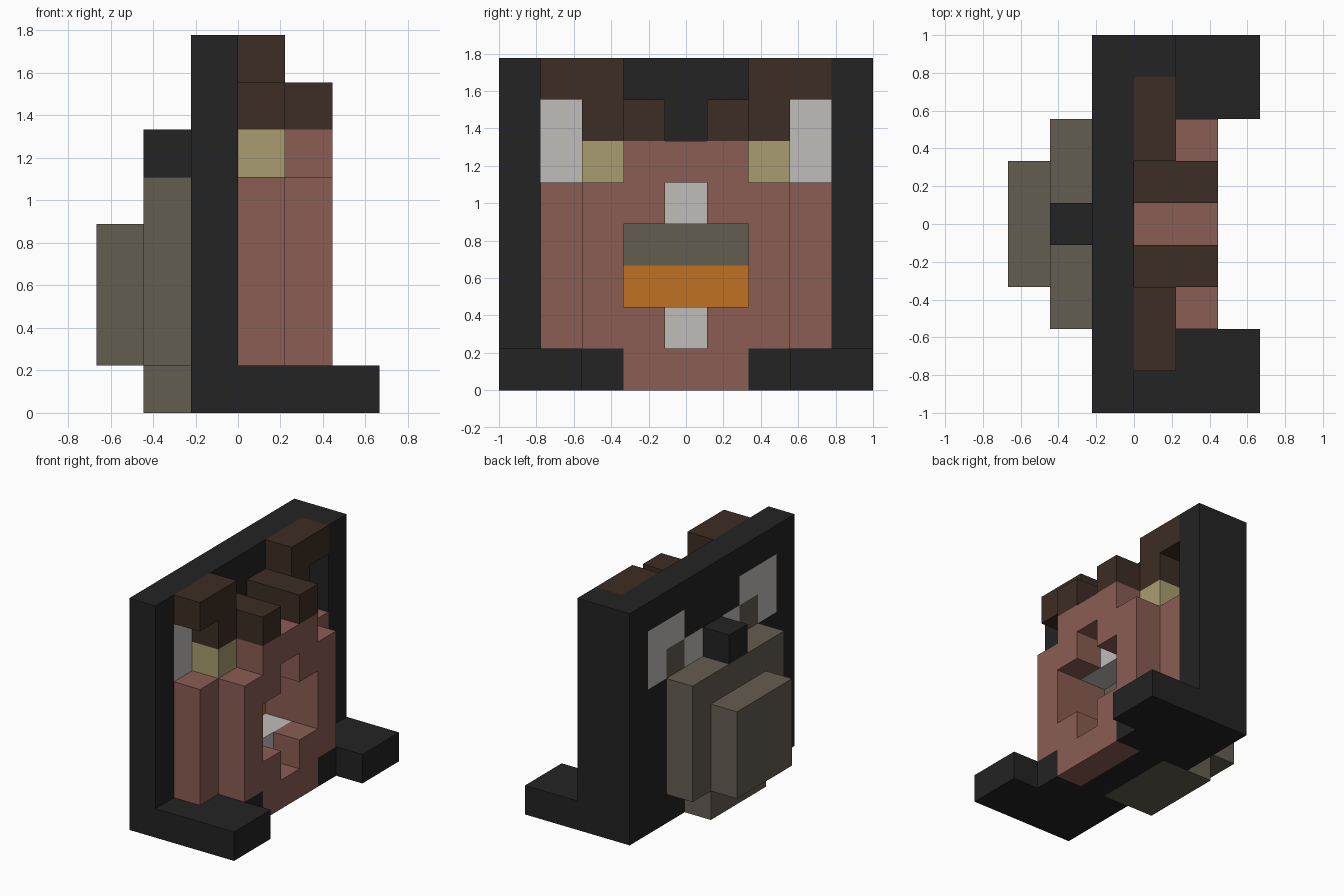
import bpy
import bmesh
from mathutils import Vector

if "Cube" in bpy.data.objects:
    bpy.data.objects.remove(bpy.data.objects["Cube"], do_unlink=True)

U = 2 / 9  # edge length of one block


def material(name, hex_code):
    def linear(text):
        c = int(text, 16) / 255
        return c / 12.92 if c <= 0.04045 else ((c + 0.055) / 1.055) ** 2.4
    color = [linear(hex_code[n:n + 2]) for n in (0, 2, 4)] + [1]
    mat = bpy.data.materials.new(name)
    mat.use_nodes = True
    mat.diffuse_color = color
    bsdf = next(n for n in mat.node_tree.nodes if n.type == 'BSDF_PRINCIPLED')
    bsdf.inputs["Base Color"].default_value = color
    bsdf.inputs["Roughness"].default_value = 0.9
    return mat


black = material("black", "232323")
pink = material("dusty_pink", "8A5D53")
brown = material("dark_brown", "3C2D23")
grey = material("olive_grey", "645D51")
yellow = material("pale_yellow", "A99D70")
white = material("off_white", "BFBDBA")
orange = material("orange", "C07122")

parts = {}   # name -> (material, cells)
filled = {}  # cell -> part that owns it


def part(name, mat, *boxes, mirror=False):
    """Fill inclusive block ranges (x, y, z); later parts replace earlier cells."""
    parts[name] = mat
    for xs, ys, zs in boxes:
        for x in range(xs[0], xs[1] + 1):
            for y in range(ys[0], ys[1] + 1):
                for z in range(zs[0], zs[1] + 1):
                    filled[x, y, z] = name
                    if mirror:
                        filled[x, 8 - y, z] = name


def carve(xs, ys, zs):
    for cell in list(filled):
        if all(lo <= c <= hi for c, (lo, hi) in zip(cell, (xs, ys, zs))):
            del filled[cell]


# Frame: wall, end column and stepped base
part("back_wall", black, ((2, 2), (0, 8), (0, 7)))
part("end_column", black, ((3, 3), (8, 8), (0, 7)))
part("base", black, ((3, 3), (0, 8), (0, 0)))
part("feet", black, ((3, 5), (0, 1), (0, 0)), ((4, 4), (2, 2), (0, 0)), mirror=True)

# Face, with the cheeks stepping back to the sides
part("face", pink, ((3, 3), (1, 7), (1, 4)), ((4, 4), (2, 6), (1, 4)),
     ((3, 4), (3, 5), (5, 5)), ((4, 4), (3, 5), (0, 0)))

# Open mouth with slots in front of the teeth
carve((3, 4), (3, 5), (2, 3))
carve((4, 4), (4, 4), (1, 4))
part("upper_teeth", white, ((3, 3), (3, 5), (4, 4)))
part("lower_teeth", white, ((3, 3), (3, 5), (1, 1)))
part("tongue", orange, ((2, 2), (3, 5), (2, 2)))
part("throat", grey, ((2, 2), (3, 5), (3, 3)))

# Eyes
part("eye_whites", white, ((2, 2), (1, 1), (5, 6)), ((2, 2), (2, 2), (6, 6)),
     ((2, 2), (3, 3), (5, 5)), mirror=True)
part("eye_backs", grey, ((2, 2), (2, 2), (5, 5)), mirror=True)
part("pupils", yellow, ((3, 3), (2, 2), (5, 5)), mirror=True)

# Brows
part("brows", brown, ((3, 3), (1, 2), (7, 7)), ((3, 3), (2, 2), (6, 6)),
     ((3, 4), (3, 3), (6, 6)), mirror=True)

# Pack on the rear of the wall
part("pack", grey, ((1, 1), (2, 6), (1, 4)), ((1, 2), (3, 5), (0, 0)))
part("pack_pocket", grey, ((0, 0), (3, 5), (1, 3)))
part("pack_handle", black, ((1, 1), (4, 4), (5, 5)))

# Mesh only the exposed sides of each part, then merge flat areas
SIDES = [Vector(s * int(a == n) for n in range(3)) for a in range(3) for s in (-1, 1)]
for name, mat in parts.items():
    bm = bmesh.new()
    for cell in [c for c, owner in filled.items() if owner == name]:
        for d in SIDES:
            pos = Vector(cell)
            if tuple(int(v) for v in pos + d) in filled:
                continue
            u = Vector((d.y, d.z, d.x))
            v = d.cross(u)
            mid = pos + Vector((0.5, 0.5, 0.5)) + d / 2
            corners = [mid + (u * a + v * b) / 2
                       for a, b in ((-1, -1), (1, -1), (1, 1), (-1, 1))]
            bm.faces.new([bm.verts.new((p - Vector((3, 4.5, 0))) * U) for p in corners])
    bmesh.ops.remove_doubles(bm, verts=bm.verts[:], dist=0.001)
    bmesh.ops.dissolve_limit(bm, angle_limit=0.01, verts=bm.verts[:], edges=bm.edges[:])
    mesh = bpy.data.meshes.new(name)
    bm.to_mesh(mesh)
    bm.free()
    mesh.materials.append(mat)
    bpy.context.collection.objects.link(bpy.data.objects.new(name, mesh))
